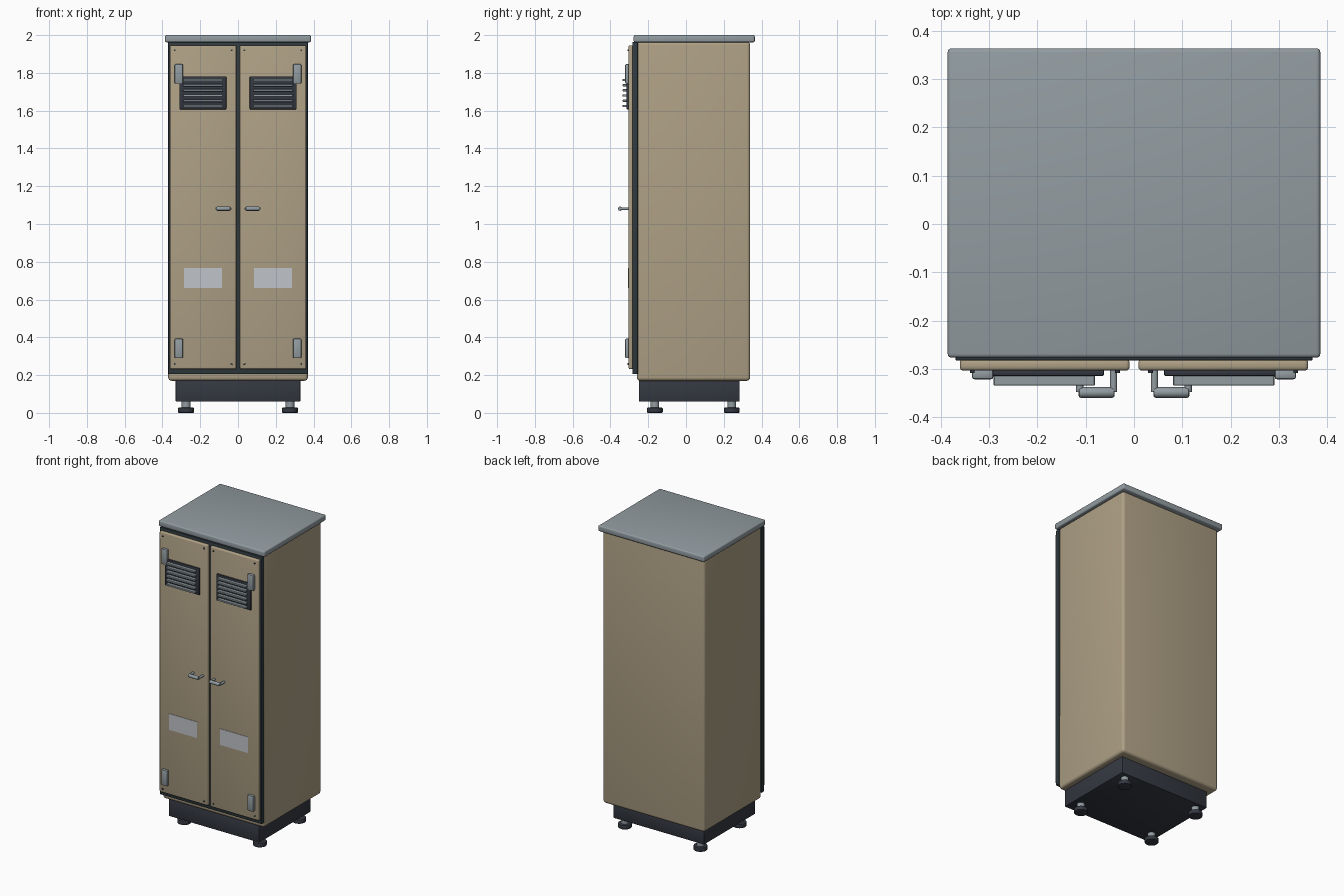
import bpy
import math

if "Cube" in bpy.data.objects:
    bpy.data.objects.remove(bpy.data.objects["Cube"])


def material(name, srgb):
    lin = [((c / 255 + 0.055) / 1.055) ** 2.4 for c in srgb]
    m = bpy.data.materials.new(name)
    m.diffuse_color = (*lin, 1)
    m.use_nodes = True
    m.node_tree.nodes["Principled BSDF"].inputs["Base Color"].default_value = m.diffuse_color
    return m


TAN = material("tan_paint", (174, 160, 133))
STEEL = material("grey_steel", (146, 156, 161))
DARK = material("charcoal_base", (52, 56, 65))
SEAL = material("dark_seal", (48, 58, 63))
LABEL = material("pale_label", (192, 195, 202))


def finish(ob, name, mat, bevel, segments):
    ob.name = name
    ob.data.materials.append(mat)
    bpy.ops.object.transform_apply(location=False, rotation=True, scale=True)
    if bevel:
        b = ob.modifiers.new("bevel", 'BEVEL')
        b.width, b.segments = bevel, segments
        b.limit_method = 'ANGLE'
        b.angle_limit = math.radians(40)
        bpy.ops.object.modifier_apply(modifier="bevel")
    bpy.ops.object.shade_smooth_by_angle(angle=math.radians(35))
    return ob


def box(name, x, y, z, mat, bevel=0.0, segments=3):
    """Box given by (min, max) ranges."""
    bpy.ops.mesh.primitive_cube_add(size=1, location=[(a + b) / 2 for a, b in (x, y, z)])
    ob = bpy.context.object
    ob.scale = [b - a for a, b in (x, y, z)]
    return finish(ob, name, mat, bevel, segments)


def cylinder(name, center, radius, length, axis, mat, bevel=0.0, sides=24):
    rot = {'x': (0, math.pi / 2, 0), 'y': (math.pi / 2, 0, 0), 'z': (0, 0, 0)}[axis]
    bpy.ops.mesh.primitive_cylinder_add(vertices=sides, radius=radius, depth=length,
                                        location=center, rotation=rot)
    return finish(bpy.context.object, name, mat, bevel, 2)


# Cabinet shell, roof, plinth and door seal
box("cabinet_body", (-0.37, 0.37), (-0.26, 0.34), (0.17, 1.965), TAN, 0.018, 4)
box("roof", (-0.386, 0.386), (-0.277, 0.364), (1.962, 2.0), STEEL, 0.008)
box("plinth", (-0.33, 0.33), (-0.25, 0.284), (0.06, 0.175), DARK, 0.004, 2)
box("door_seal", (-0.37, 0.37), (-0.283, -0.255), (0.205, 1.963), SEAL, 0.003, 2)

# Levelling feet
for sx in (-1, 1):
    for y in (-0.165, 0.242):
        cylinder("foot_pad", (sx * 0.275, y, 0.014), 0.042, 0.028, 'z', DARK, 0.005)
        cylinder("foot_stem", (sx * 0.275, y, 0.045), 0.023, 0.04, 'z', STEEL)


def side_box(side, name, x, y, z, mat, bevel=0.0, segments=2):
    xs = tuple(sorted((side * x[0], side * x[1])))
    return box(name, xs, y, z, mat, bevel, segments)


for s, label in ((-1, "left"), (1, "right")):
    # Door leaf
    side_box(s, label + "_door", (0.009, 0.361), (-0.304, -0.28), (0.232, 1.946), TAN, 0.008, 3)
    # Hinges
    for z in (1.743, 0.29):
        side_box(s, label + "_hinge", (0.291, 0.336), (-0.322, -0.30), (z, z + 0.103), STEEL, 0.006)
    # Louvred vent
    side_box(s, label + "_vent_panel", (0.062, 0.311), (-0.315, -0.30), (1.607, 1.782), DARK, 0.004)
    for i in range(6):
        z = 1.625 + i * 0.0275
        side_box(s, label + "_vent_slat", (0.081, 0.291), (-0.335, -0.312),
                 (z - 0.006, z + 0.006), STEEL, 0.0015, 1)
    # Label plate
    side_box(s, label + "_label_plate", (0.084, 0.287), (-0.3065, -0.303), (0.66, 0.766), LABEL)
    # Handle: two posts and a grip bar
    for x in (0.0425, 0.1125):
        cylinder(label + "_handle_post", (s * x, -0.325, 1.081), 0.0075, 0.046, 'y', STEEL, sides=16)
    cylinder(label + "_handle_grip", (s * 0.0775, -0.349, 1.081), 0.011, 0.074, 'x', STEEL, 0.004, 20)
    # Corner screws
    for x in (0.034, 0.335):
        for z in (0.258, 1.92):
            cylinder(label + "_screw", (s * x, -0.3055, z), 0.005, 0.007, 'y', SEAL, 0.001, 12)
